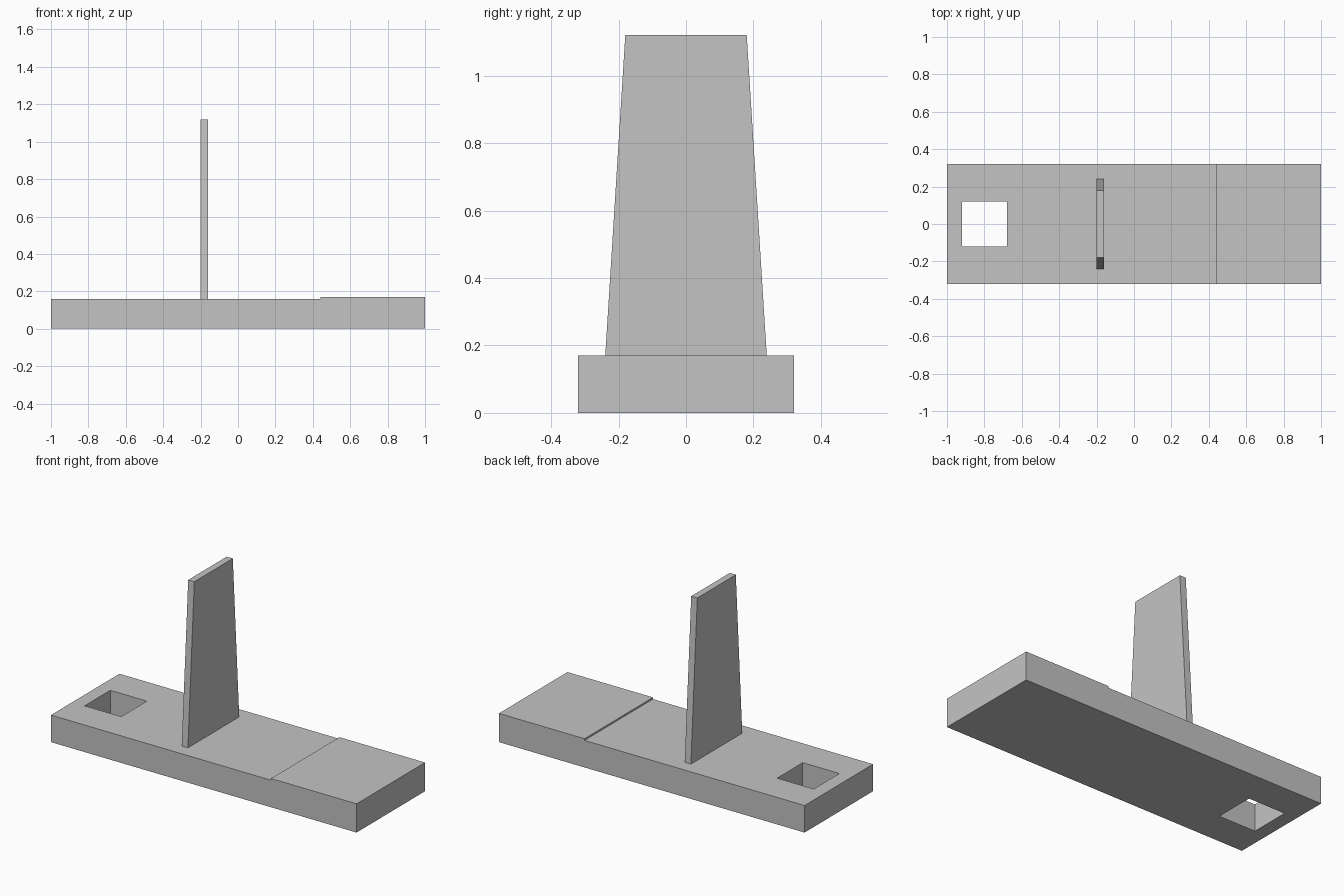
import bpy
import bmesh
from mathutils import Vector

cube = bpy.data.objects.get("Cube")
if cube:
    bpy.data.objects.remove(cube, do_unlink=True)

# Single plain grey material
GREY = (0.55, 0.55, 0.55, 1.0)
grey = bpy.data.materials.new("plain grey")
grey.use_nodes = True
grey.diffuse_color = GREY
grey.node_tree.nodes["Principled BSDF"].inputs["Base Color"].default_value = GREY


def extrude_profile(name, points, offset):
    """Make a flat-faced solid by sweeping a closed outline along offset."""
    bm = bmesh.new()
    face = bm.faces.new([bm.verts.new(p) for p in points])
    swept = bmesh.ops.extrude_face_region(bm, geom=[face], use_keep_orig=True)
    verts = [v for v in swept["geom"] if isinstance(v, bmesh.types.BMVert)]
    bmesh.ops.translate(bm, verts=verts, vec=Vector(offset))
    bmesh.ops.recalc_face_normals(bm, faces=bm.faces[:])
    mesh = bpy.data.meshes.new(name)
    bm.to_mesh(mesh)
    bm.free()
    mesh.materials.append(grey)
    obj = bpy.data.objects.new(name, mesh)
    bpy.context.collection.objects.link(obj)
    return obj


# Base slab with a slightly raised end
HALF_DEPTH = 0.32
TOP = 0.16
side = [(-1, 0), (1, 0), (1, 0.17), (0.44, 0.17), (0.44, TOP), (-1, TOP)]
base = extrude_profile("base_slab", [(x, -HALF_DEPTH, z) for x, z in side],
                       (0, 2 * HALF_DEPTH, 0))

# Square hole through the low end
square = [(-0.92, -0.12), (-0.68, -0.12), (-0.68, 0.12), (-0.92, 0.12)]
cutter = extrude_profile("hole_cutter", [(x, y, -0.1) for x, y in square],
                         (0, 0, 0.5))
cutter.hide_render = True
cut = base.modifiers.new("square hole", "BOOLEAN")
cut.operation = "DIFFERENCE"
cut.solver = "EXACT"
cut.object = cutter
bpy.context.view_layer.objects.active = base
bpy.ops.object.modifier_apply(modifier=cut.name)
bpy.data.objects.remove(cutter, do_unlink=True)

# Thin upright panel, tapering towards the top
taper = [(-0.24, TOP), (0.24, TOP), (0.18, 1.12), (-0.18, 1.12)]
extrude_profile("upright_panel", [(-0.2, y, z) for y, z in taper], (0.04, 0, 0))
